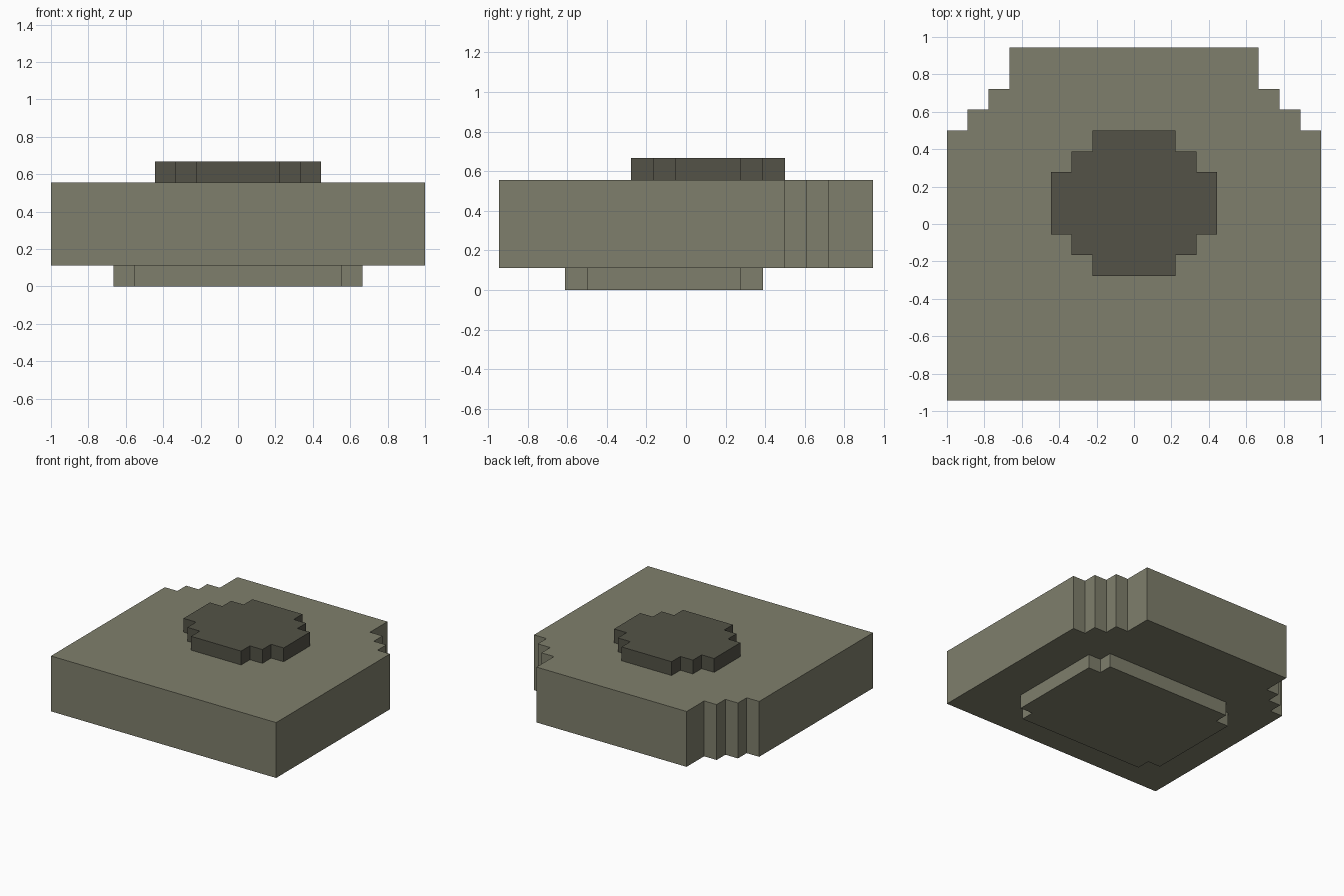
import bpy
import bmesh

cube = bpy.data.objects.get("Cube")
if cube:
    bpy.data.objects.remove(cube, do_unlink=True)

U = 1 / 9          # one grid step of the blocky design
Y0 = -8.5          # front edge, in grid steps


def make_material(name, rgb):
    mat = bpy.data.materials.new(name)
    mat.use_nodes = True
    color = (*rgb, 1.0)
    mat.diffuse_color = color
    bsdf = next(n for n in mat.node_tree.nodes if n.type == 'BSDF_PRINCIPLED')
    bsdf.inputs["Base Color"].default_value = color
    bsdf.inputs["Roughness"].default_value = 0.8
    return mat


def stepped_slab(name, rows, y_start, z_bottom, z_top, mat):
    """Extrude a mirrored stepped outline; rows are (half width, depth), front to back."""
    right, y = [], y_start
    for half, depth in rows:
        right += [(half, y), (half, y + depth)]
        y += depth
    outline = right + [(-x, y) for x, y in reversed(right)]

    bm = bmesh.new()
    base = bm.faces.new([bm.verts.new((x * U, y * U, z_bottom * U)) for x, y in outline])
    top = bmesh.ops.extrude_face_region(bm, geom=[base], use_keep_orig=True)
    verts = [g for g in top["geom"] if isinstance(g, bmesh.types.BMVert)]
    bmesh.ops.translate(bm, verts=verts, vec=(0, 0, (z_top - z_bottom) * U))
    bmesh.ops.recalc_face_normals(bm, faces=bm.faces)

    mesh = bpy.data.meshes.new(name)
    bm.to_mesh(mesh)
    bm.free()
    mesh.materials.append(mat)
    obj = bpy.data.objects.new(name, mesh)
    bpy.context.collection.objects.link(obj)
    return obj


olive = make_material("olive grey", (0.212, 0.212, 0.150))
dark = make_material("dark olive", (0.087, 0.086, 0.063))

# Bottom plate with single-step corners
stepped_slab("base_plate", [(5, 1), (6, 7), (5, 1)], Y0 + 3, 0, 1, olive)

# Main block with stepped rear corners
stepped_slab("main_block", [(9, 13), (8, 1), (7, 1), (6, 2)], Y0, 1, 5, olive)

# Raised blocky disc on top
stepped_slab("top_disc", [(2, 1), (3, 1), (4, 3), (3, 1), (2, 1)], Y0 + 6, 5, 6, dark)
